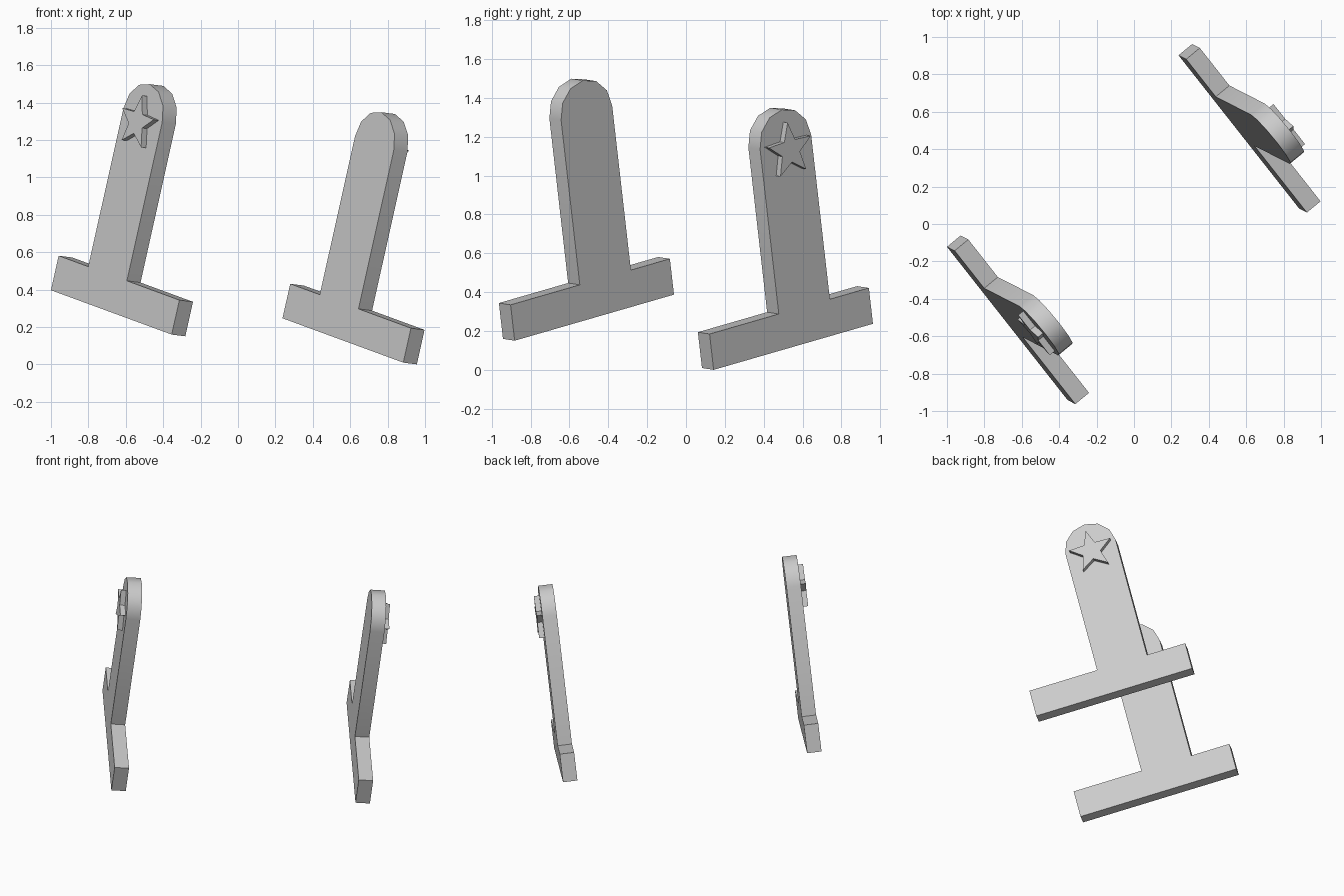
import bpy, bmesh
from math import sin, cos, pi, radians
from mathutils import Matrix, Vector

if "Cube" in bpy.data.objects:
    bpy.data.objects.remove(bpy.data.objects["Cube"], do_unlink=True)

grey = bpy.data.materials.new("plain grey")
grey.use_nodes = True
grey.diffuse_color = (0.6, 0.6, 0.6, 1)
grey.node_tree.nodes["Principled BSDF"].inputs["Base Color"].default_value = (0.6, 0.6, 0.6, 1)

# Shared tilt of both brackets: along the foot, up the post, out of the face
ALONG = Vector((0.603, -0.766, -0.2215)).normalized()
UP = Vector((0.2155, -0.1097, 0.9704))
UP = (UP - ALONG * UP.dot(ALONG)).normalized()
OUT = ALONG.cross(UP)
TILT = Matrix((ALONG, UP, OUT)).transposed().to_4x4()

LENGTH, FOOT, THICK = 1.07, 0.19, 0.095
LEFT, RIGHT, ARCH = 0.262, 0.605, 1.063
MID, RADIUS = (LEFT + RIGHT) / 2, (RIGHT - LEFT) / 2
STAR_V, STAR_R, STAR_IN, STAR_T = 1.022, 0.147, 0.062, 0.035


def slab(name, outline, low, high, corner):
    """Extrude a flat outline between two depths, then tilt it into place."""
    bm = bmesh.new()
    face = bm.faces.new([bm.verts.new((u, v, low)) for u, v in outline])
    top = bmesh.ops.extrude_face_region(bm, geom=[face])["geom"]
    verts = [g for g in top if isinstance(g, bmesh.types.BMVert)]
    bmesh.ops.translate(bm, verts=verts, vec=(0, 0, high - low))
    bmesh.ops.recalc_face_normals(bm, faces=bm.faces)
    bm.transform(Matrix.Translation(corner) @ TILT)
    mesh = bpy.data.meshes.new(name)
    bm.to_mesh(mesh)
    bm.free()
    mesh.materials.append(grey)
    obj = bpy.data.objects.new(name, mesh)
    bpy.context.collection.objects.link(obj)
    bpy.ops.object.select_all(action="DESELECT")
    obj.select_set(True)
    bpy.context.view_layer.objects.active = obj
    bpy.ops.object.shade_smooth_by_angle(angle=radians(35))


# Inverted T with a round-topped post
arch = [(MID + RADIUS * cos(i * pi / 6), ARCH + RADIUS * sin(i * pi / 6)) for i in range(7)]
bracket = [(0, 0), (LENGTH, 0), (LENGTH, FOOT), (RIGHT, FOOT), *arch, (LEFT, FOOT), (0, FOOT)]

# Five-pointed star
star = []
for i in range(10):
    r, a = (STAR_IN if i % 2 else STAR_R), pi / 2 + i * pi / 5
    star.append((MID + r * cos(a), STAR_V + r * sin(a)))

# Two matching brackets with the stars on opposite outer faces
for side, corner, depth in (("front", (-1.0, -0.122, 0.397), 0),
                            ("back", (0.238, 0.902, 0.247), -THICK - STAR_T)):
    slab(side + "_bracket", bracket, -THICK, 0, corner)
    slab(side + "_star", star, depth, depth + STAR_T, corner)
